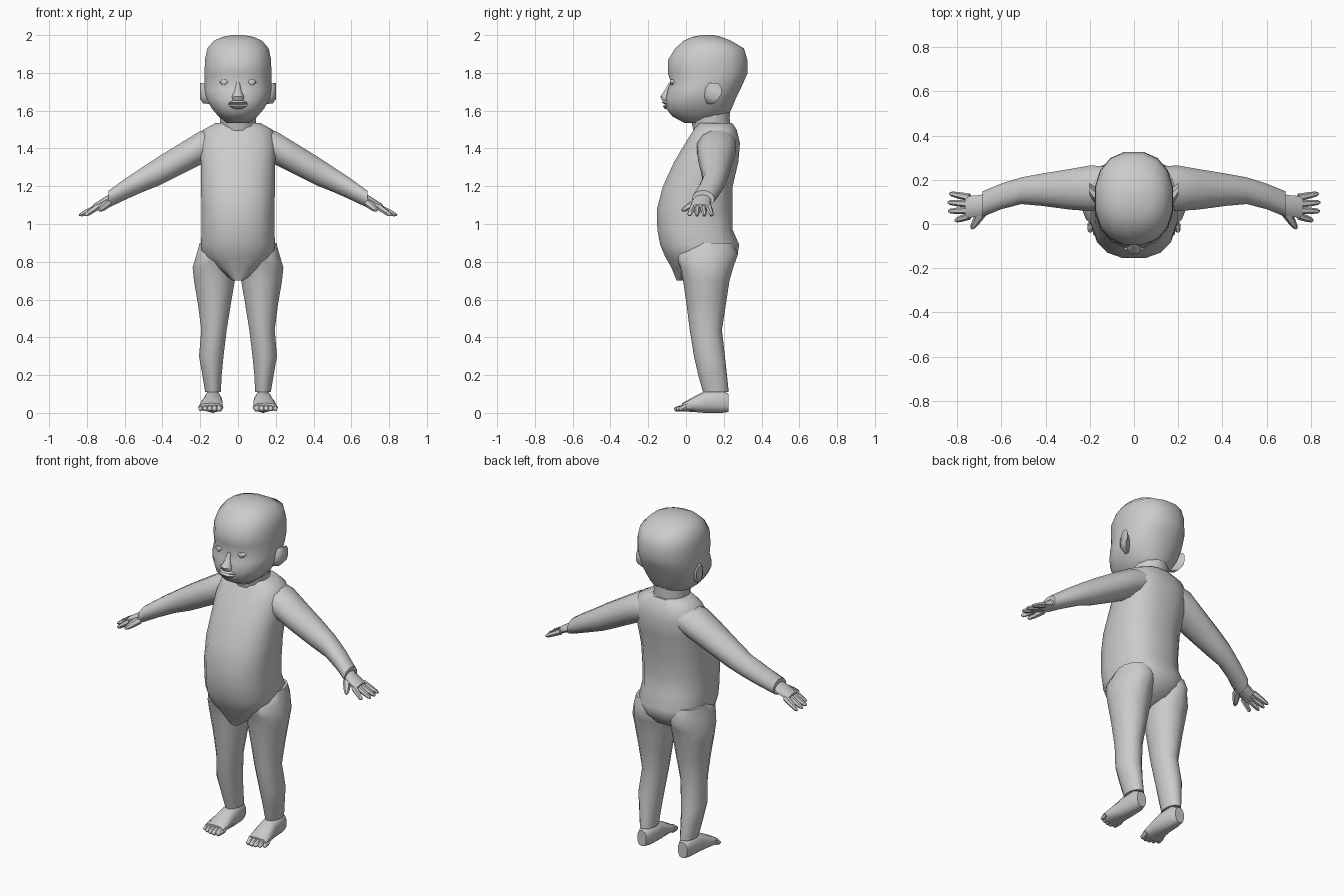
import bpy, bmesh, math
from mathutils import Vector


def finish(name, bm):
    bmesh.ops.recalc_face_normals(bm, faces=bm.faces)
    me = bpy.data.meshes.new(name)
    bm.to_mesh(me)
    bm.free()
    ob = bpy.data.objects.new(name, me)
    bpy.context.collection.objects.link(ob)
    bpy.ops.object.select_all(action='DESELECT')
    ob.select_set(True)
    bpy.context.view_layer.objects.active = ob
    bpy.ops.object.shade_smooth_by_angle(angle=math.radians(50))
    return ob


def loft(bm, sections, axis, n=12, power=1.0):
    """sections: (position along axis, a min, a max, b min, b max)"""
    rings = []
    for p, a0, a1, b0, b1 in sections:
        ring = []
        for i in range(n):
            t = 2 * math.pi * (i + 0.5) / n
            c, s = math.cos(t), math.sin(t)
            a = (a0 + a1) / 2 + (a1 - a0) / 2 * math.copysign(abs(c) ** power, c)
            b = (b0 + b1) / 2 + (b1 - b0) / 2 * math.copysign(abs(s) ** power, s)
            co = {'z': (a, b, p), 'x': (p, a, b), 'y': (a, p, b)}[axis]
            ring.append(bm.verts.new(co))
        rings.append(ring)
    for r, q in zip(rings, rings[1:]):
        for i in range(n):
            bm.faces.new((r[i], r[(i + 1) % n], q[(i + 1) % n], q[i]))
    bm.faces.new(rings[0])
    bm.faces.new(rings[-1])
    return rings


def digit(bm, start, end, r0, r1, n=6):
    """tapered finger or toe with a narrow tip"""
    a, b = Vector(start), Vector(end)
    d = (b - a).normalized()
    u = d.cross(Vector((0, 0, 1))).normalized()
    v = d.cross(u)
    rings = []
    for f, r in ((0, r0), (0.6, (r0 + r1) / 2), (0.9, r1), (1, r1 * 0.4)):
        c = a.lerp(b, f)
        rings.append([bm.verts.new(c + u * r * math.cos(2 * math.pi * i / n)
                                   + v * r * math.sin(2 * math.pi * i / n)) for i in range(n)])
    for r, q in zip(rings, rings[1:]):
        for i in range(n):
            bm.faces.new((r[i], r[(i + 1) % n], q[(i + 1) % n], q[i]))
    bm.faces.new(rings[0])
    bm.faces.new(rings[-1])


def mirrored(name, bm):
    ob = finish(name, bm)
    ob.modifiers.new("mirror", 'MIRROR').use_axis = (True, False, False)
    return ob


# torso with round belly
bm = bmesh.new()
sym = [(0.70, 0.03, -0.05, 0.06), (0.77, 0.12, -0.08, 0.22), (0.83, 0.19, -0.115, 0.275),
       (0.89, 0.20, -0.14, 0.285), (0.97, 0.195, -0.155, 0.25), (1.08, 0.195, -0.157, 0.25),
       (1.20, 0.20, -0.125, 0.25), (1.33, 0.20, -0.065, 0.28), (1.43, 0.205, -0.005, 0.288),
       (1.50, 0.185, 0.04, 0.27), (1.535, 0.12, 0.06, 0.245)]
loft(bm, [(z, -x, x, y0, y1) for z, x, y0, y1 in sym], 'z', 16, 0.8)
finish("torso", bm)

# neck, tilted forward under the jaw
bm = bmesh.new()
loft(bm, [(1.48, -0.10, 0.10, 0.04, 0.24), (1.56, -0.10, 0.10, 0.02, 0.235),
          (1.65, -0.11, 0.11, 0.0, 0.24)], 'z', 12)
finish("neck", bm)

# head
bm = bmesh.new()
sym = [(1.535, 0.06, -0.01, 0.12), (1.57, 0.105, -0.075, 0.22), (1.61, 0.14, -0.108, 0.245),
       (1.66, 0.17, -0.11, 0.265), (1.71, 0.18, -0.10, 0.29), (1.755, 0.18, -0.085, 0.31),
       (1.80, 0.18, -0.10, 0.33), (1.87, 0.178, -0.098, 0.328), (1.93, 0.165, -0.06, 0.31),
       (1.97, 0.13, -0.015, 0.24), (1.99, 0.085, 0.03, 0.19), (2.0, 0.035, 0.08, 0.15)]
loft(bm, [(z, -x, x, y0, y1) for z, x, y0, y1 in sym], 'z', 16, 0.88)
finish("head", bm)

# nose and lips
bm = bmesh.new()
loft(bm, [(1.655, -0.03, 0.03, -0.128, -0.08), (1.675, -0.035, 0.035, -0.138, -0.08),
          (1.70, -0.02, 0.02, -0.12, -0.07), (1.75, -0.01, 0.01, -0.09, -0.06)], 'z', 8)
finish("nose", bm)
bm = bmesh.new()
loft(bm, [(1.61, -0.03, 0.03, -0.115, -0.07), (1.625, -0.05, 0.05, -0.124, -0.07),
          (1.633, -0.055, 0.055, -0.112, -0.07), (1.643, -0.05, 0.05, -0.13, -0.07),
          (1.655, -0.03, 0.03, -0.118, -0.07)], 'z', 8)
finish("lips", bm)

# closed eyelids
bm = bmesh.new()
loft(bm, [(1.735, 0.06, 0.085, -0.082, -0.04), (1.75, 0.045, 0.10, -0.088, -0.04),
          (1.765, 0.06, 0.085, -0.082, -0.04)], 'z', 8)
mirrored("eyelids", bm)

# ears, swept back and outward
bm = bmesh.new()
loft(bm, [(0.15, 0.09, 0.15, 1.63, 1.74), (0.185, 0.10, 0.175, 1.635, 1.75),
          (0.202, 0.13, 0.19, 1.66, 1.75)], 'x', 8)
mirrored("ears", bm)

# arms
bm = bmesh.new()
loft(bm, [(0.12, 0.07, 0.265, 1.35, 1.51), (0.20, 0.055, 0.268, 1.31, 1.495),
          (0.29, 0.062, 0.252, 1.265, 1.44), (0.42, 0.08, 0.23, 1.20, 1.36),
          (0.51, 0.088, 0.213, 1.165, 1.30), (0.60, 0.065, 0.185, 1.125, 1.24),
          (0.685, 0.03, 0.15, 1.085, 1.178)], 'x', 12)
mirrored("arms", bm)

# hands: flat palm, four fingers and a thumb
bm = bmesh.new()
loft(bm, [(0.66, 0.045, 0.14, 1.10, 1.17), (0.71, 0.03, 0.132, 1.085, 1.14),
          (0.765, 0.025, 0.128, 1.065, 1.105)], 'x', 10)
for x, y0, y1 in ((0.835, 0.12, 0.138), (0.842, 0.09, 0.098),
                  (0.84, 0.062, 0.058), (0.81, 0.037, 0.015)):
    digit(bm, (0.745, y0, 1.09), (x, y1, 1.045), 0.018, 0.011)
digit(bm, (0.69, 0.05, 1.11), (0.735, -0.022, 1.07), 0.024, 0.011)
mirrored("hands", bm)

# legs
bm = bmesh.new()
loft(bm, [(0.90, 0.03, 0.205, 0.02, 0.25), (0.84, 0.01, 0.222, -0.06, 0.275),
          (0.77, 0.008, 0.243, -0.03, 0.25), (0.70, 0.014, 0.236, -0.015, 0.23),
          (0.58, 0.035, 0.215, 0.002, 0.212), (0.44, 0.058, 0.196, 0.02, 0.19),
          (0.30, 0.075, 0.208, 0.042, 0.206), (0.20, 0.085, 0.19, 0.065, 0.217),
          (0.11, 0.09, 0.175, 0.09, 0.226)], 'z', 14)
mirrored("legs", bm)

# feet with five toes
bm = bmesh.new()
loft(bm, [(0.226, 0.105, 0.165, 0.005, 0.10), (0.19, 0.09, 0.175, 0.0, 0.12),
          (0.10, 0.085, 0.182, 0.0, 0.115), (0.04, 0.08, 0.197, 0.005, 0.085),
          (-0.02, 0.08, 0.207, 0.008, 0.052)], 'y', 10, 0.8)
for i, tip in enumerate((-0.055, -0.062, -0.06, -0.052, -0.038)):
    x = 0.098 + i * 0.0245
    digit(bm, (x, 0.0, 0.03), (x + 0.003, tip, 0.018), 0.021 - i * 0.0015, 0.014 - i * 0.001)
mirrored("feet", bm)
